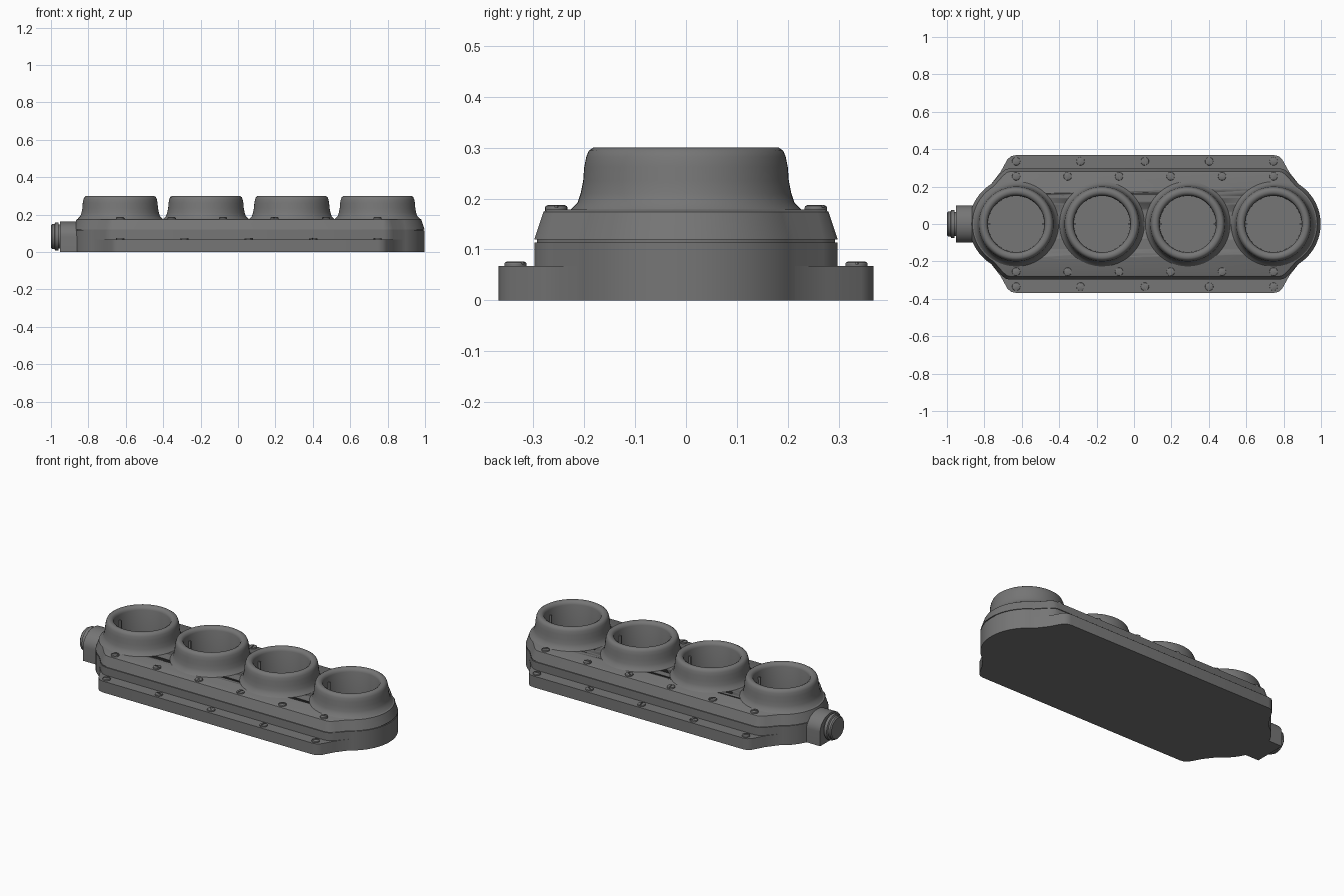
import bpy, bmesh, math
from mathutils import Matrix, Vector

cube = bpy.data.objects.get("Cube")
if cube:
    bpy.data.objects.remove(cube, do_unlink=True)

metal = bpy.data.materials.new("dark_grey_metal")
metal.use_nodes = True
GREY = (0.18, 0.18, 0.18, 1)
metal.diffuse_color = GREY
bsdf = metal.node_tree.nodes["Principled BSDF"]
bsdf.inputs["Base Color"].default_value = GREY
bsdf.inputs["Roughness"].default_value = 0.6

CX, HALF, END_R = 0.058, 0.688, 0.252
CENTRES = [CX + HALF * k for k in (-1, -1 / 3, 1 / 3, 1)]


def finish(bm, name, angle=35):
    bmesh.ops.recalc_face_normals(bm, faces=bm.faces)
    mesh = bpy.data.meshes.new(name)
    bm.to_mesh(mesh)
    bm.free()
    obj = bpy.data.objects.new(name, mesh)
    bpy.context.collection.objects.link(obj)
    mesh.materials.append(metal)
    bpy.ops.object.select_all(action='DESELECT')
    bpy.context.view_layer.objects.active = obj
    obj.select_set(True)
    bpy.ops.object.shade_smooth_by_angle(angle=math.radians(angle))
    return obj


def bridge(bm, a, b):
    n = len(a)
    for i in range(n):
        bm.faces.new((a[i], a[(i + 1) % n], b[(i + 1) % n], b[i]))


def loft(bm, layers):
    """Stack of (outline, z) layers, closed at both ends."""
    rings = [[bm.verts.new((x, y, z)) for x, y in pts] for pts, z in layers]
    for a, b in zip(rings, rings[1:]):
        bridge(bm, a, b)
    bm.faces.new(rings[0])
    bm.faces.new(rings[-1])


def lathe(bm, profile, matrix, n=64):
    """Turn (radius, height) points about z; both ends are closed."""
    rings = []
    for r, z in profile:
        rings.append([bm.verts.new(matrix @ Vector((r * math.cos(t), r * math.sin(t), z)))
                      for t in (2 * math.pi * i / n for i in range(n))])
    for a, b in zip(rings, rings[1:]):
        bridge(bm, a, b)
    bm.faces.new(rings[0])
    bm.faces.new(rings[-1])


def outline(shoulder, inset=0.0):
    """Long plan shape: round ends joined to straight sides by shoulder points."""
    quarter = []
    for i in range(13):
        t = math.radians(58) * i / 12
        quarter.append((HALF + END_R * math.cos(t), END_R * math.sin(t)))
    quarter += shoulder
    half = quarter + [(-x, y) for x, y in reversed(quarter)]
    pts = half + [(x, -y) for x, y in reversed(half[1:-1])]
    out = []
    for i, p in enumerate(pts):
        a, b = Vector(pts[i - 1]), Vector(pts[(i + 1) % len(pts)])
        d = (b - a).normalized()
        out.append((p[0] + CX - d.y * inset, p[1] + d.x * inset))
    return out


BODY = [(0.772, 0.27), (0.745, 0.292), (0.72, 0.298)]
FLANGE = [(0.772, 0.278), (0.735, 0.345), (0.715, 0.363), (0.69, 0.368)]

# Main housing with a seam and a tapered top plate
bm = bmesh.new()
loft(bm, [(outline(BODY), 0), (outline(BODY), 0.114),
          (outline(BODY, 0.005), 0.114), (outline(BODY, 0.005), 0.12),
          (outline(BODY), 0.12), (outline(BODY, 0.018), 0.174),
          (outline(BODY, 0.024), 0.178)])
housing = finish(bm, "housing")

# Bores cut into the housing
bm = bmesh.new()
for x in CENTRES:
    lathe(bm, [(0.16, 0.06), (0.16, 0.3)], Matrix.Translation((x, 0, 0)))
cutter = finish(bm, "bore_cutter")
cutter.hide_render = True
mod = housing.modifiers.new("bores", 'BOOLEAN')
mod.operation = 'DIFFERENCE'
mod.solver = 'EXACT'
mod.object = cutter
bpy.context.view_layer.objects.active = housing
bpy.ops.object.modifier_apply(modifier=mod.name)
bpy.data.objects.remove(cutter, do_unlink=True)

# Low mounting flange
bm = bmesh.new()
loft(bm, [(outline(FLANGE), 0), (outline(FLANGE), 0.067)])
finish(bm, "mounting_flange")

# Flared intake rings with lipped bores
RING = [(0.232, 0.172), (0.225, 0.18), (0.213, 0.192), (0.207, 0.21), (0.202, 0.235),
        (0.2, 0.262), (0.196, 0.282), (0.191, 0.294), (0.182, 0.3), (0.168, 0.3),
        (0.157, 0.293), (0.152, 0.28), (0.15, 0.07)]
for i, x in enumerate(CENTRES):
    bm = bmesh.new()
    lathe(bm, RING, Matrix.Translation((x, 0, 0)))
    bm.faces.ensure_lookup_table()
    # the flare stays open where it meets the housing
    bm.faces.remove(max(bm.faces, key=lambda f: (len(f.verts), f.calc_area())))
    finish(bm, f"intake_ring_{i + 1}", 40)
    bm = bmesh.new()
    for s in (-1, 1):
        m = Matrix.Translation((x + s * 0.146, 0, 0.16)) @ Matrix.Diagonal((0.016, 0.008, 0.18, 1))
        bmesh.ops.create_cube(bm, size=1, matrix=m)
    finish(bm, f"bore_ribs_{i + 1}")


# Slotted screws
def screw(bm, x, y, z, turn):
    place = Matrix.Translation((x, y, z)) @ Matrix.Rotation(turn, 4, 'Z')
    lathe(bm, [(0.022, -0.005), (0.022, 0.004)], place, 20)
    for side in (0, math.pi):
        m = place @ Matrix.Rotation(side, 4, 'Z')
        rings = []
        for r, h in ((0.022, 0.004), (0.021, 0.007), (0.017, 0.009)):
            a = math.asin(0.003 / r)
            steps = [a + (math.pi - 2 * a) * k / 10 for k in range(11)]
            rings.append([bm.verts.new(m @ Vector((r * math.cos(t), r * math.sin(t), h)))
                          for t in steps])
        for p, q in zip(rings, rings[1:]):
            bridge(bm, p, q)
        bm.faces.new(rings[-1])


for name, count, y, z in (("flange_screws", 5, 0.335, 0.067), ("top_screws", 6, 0.255, 0.178)):
    bm = bmesh.new()
    for k in range(count):
        x = CX - HALF + 2 * HALF * k / (count - 1)
        for s in (-1, 1):
            screw(bm, x, s * y, z, 0.4 + 0.7 * k * s)
    finish(bm, name)

# Arched end boss, extruded along x
bm = bmesh.new()
arch = [(0.098, 0.0)]
arch += [(0.098 * math.cos(t), 0.083 + 0.08 * math.sin(t))
         for t in (math.pi * k / 20 for k in range(21))]
arch += [(-0.098, 0.0)]
loft(bm, [(arch, -0.8), (arch, -0.952)])
for v in bm.verts:
    y, z, x = v.co
    v.co = (x, y, z)
finish(bm, "end_boss")

# Round plug on the boss
bm = bmesh.new()
axis = Matrix.Translation((0, 0, 0.083)) @ Matrix.Rotation(-math.pi / 2, 4, 'Y')
lathe(bm, [(0.064, 0.94), (0.064, 0.96), (0.074, 0.96), (0.074, 0.978),
           (0.066, 0.982), (0.066, 0.994), (0.06, 1.0)], axis, 40)
finish(bm, "end_plug")
